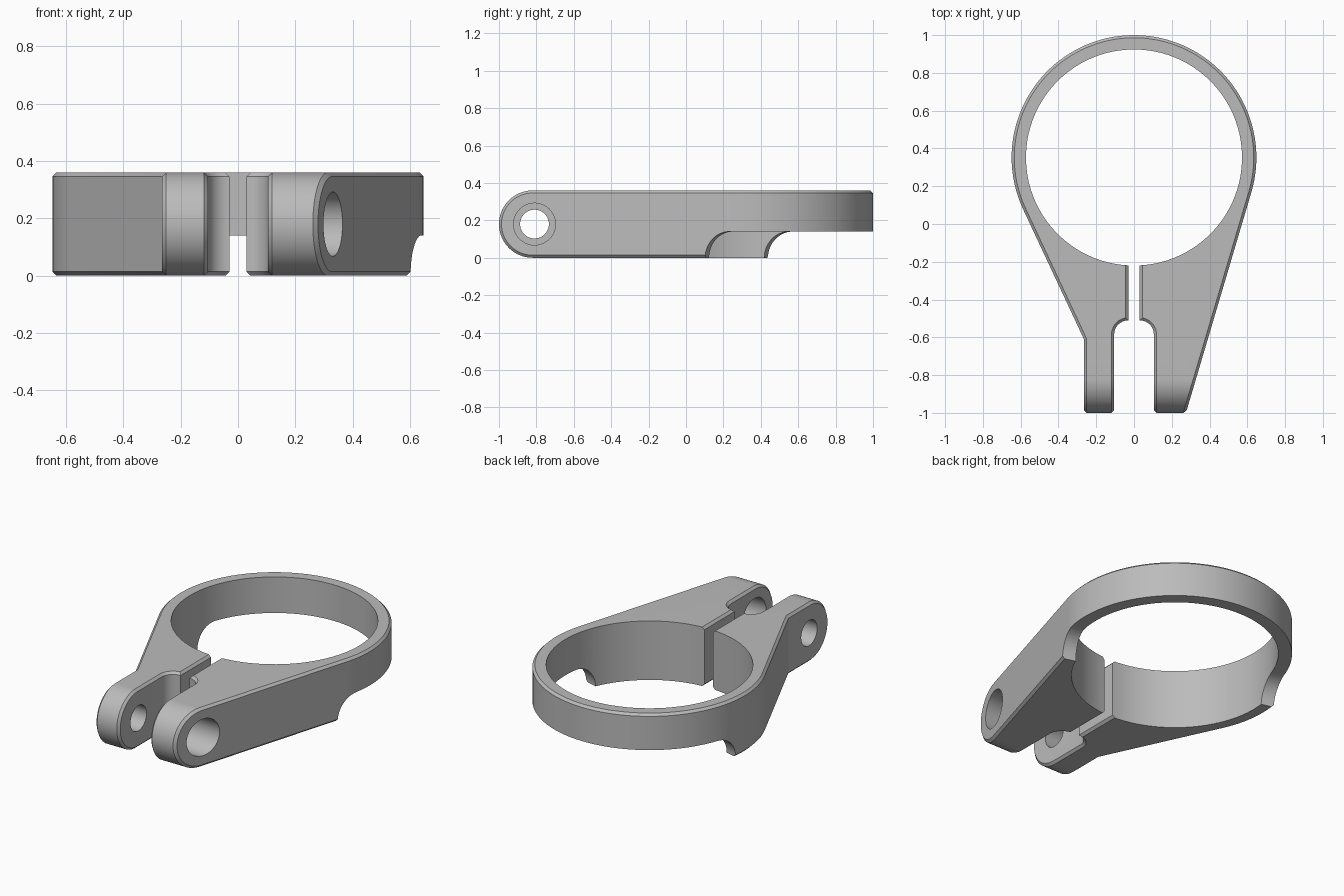
import bpy, bmesh
from math import sin, cos, pi, asin, acos, atan2, hypot

old = bpy.data.objects.get("Cube")
if old:
    bpy.data.objects.remove(old, do_unlink=True)

HEIGHT, CHAMFER = 0.36, 0.014
RING_Y, OUTER, BORE = 0.352, 0.648, 0.572
PIVOT_Y, END_R = -0.82, HEIGHT / 2
SLOT, GAP = 0.03, 0.105           # half widths of slot and of arm gap
FILLET = GAP - SLOT
FILLET_Y = -0.585


def arc(cx, cy, r, a, b, n):
    return [(cx + r * cos(a + (b - a) * i / n), cy + r * sin(a + (b - a) * i / n))
            for i in range(n + 1)]


def prism(name, points, axis, lo, hi):
    """Extrude a 2D outline along z (points are x, y) or x (points are y, z)."""
    place = (lambda p, q: (p[0], p[1], q)) if axis == "z" else (lambda p, q: (q, p[0], p[1]))
    bm = bmesh.new()
    face = bm.faces.new([bm.verts.new(place(p, lo)) for p in points])
    made = bmesh.ops.extrude_face_region(bm, geom=[face])
    start, end = place((0, 0), lo), place((0, 0), hi)
    bmesh.ops.translate(bm, vec=[e - s for s, e in zip(start, end)],
                        verts=[v for v in made["geom"] if isinstance(v, bmesh.types.BMVert)])
    bmesh.ops.recalc_face_normals(bm, faces=bm.faces)
    mesh = bpy.data.meshes.new(name)
    bm.to_mesh(mesh)
    bm.free()
    obj = bpy.data.objects.new(name, mesh)
    bpy.context.collection.objects.link(obj)
    return obj


def combine(obj, cutter, operation):
    mod = obj.modifiers.new(operation.lower(), "BOOLEAN")
    mod.operation, mod.object, mod.solver = operation, cutter, "EXACT"
    bpy.context.view_layer.objects.active = obj
    bpy.ops.object.modifier_apply(modifier=mod.name)
    bpy.data.objects.remove(cutter, do_unlink=True)


def tangent_angle(x, y, side):
    """Angle on the outer ring where a line from (x, y) touches it."""
    return atan2(y - RING_Y, x) + side * acos(OUTER / hypot(x, y - RING_Y))


# Plan outline: bore, slot, arms and outer ring in one loop
front = -1.1
right_foot, left_knee = (0.275, -1.0), (-0.265, -0.61)
right_a = tangent_angle(*right_foot, 1)
left_a = tangent_angle(*left_knee, -1) + 2 * pi
open_a = asin(SLOT / BORE)
touch_x, touch_y = OUTER * cos(right_a), RING_Y + OUTER * sin(right_a)
slope = (touch_x - right_foot[0]) / (touch_y - right_foot[1])

outline = arc(0, RING_Y, BORE, -pi / 2 + open_a, 1.5 * pi - open_a, 96)
outline += arc(-SLOT, FILLET_Y, FILLET, pi / 2, pi, 10)
outline += [(-GAP, front), (left_knee[0], front), left_knee]
outline += arc(0, RING_Y, OUTER, left_a, right_a, 80)
outline += [(right_foot[0] + slope * (front + 1), front), (GAP, front)]
outline += arc(SLOT, FILLET_Y, FILLET, 0, pi / 2, 10)
clamp = prism("split_ring_clamp", outline, "z", -0.1, HEIGHT + 0.1)

# Rounded arm ends and flat top and bottom
side = arc(PIVOT_Y, END_R, END_R, pi / 2, 1.5 * pi, 33) + [(1.2, 0), (1.2, HEIGHT)]
combine(clamp, prism("side_profile", side, "x", -1, 1), "INTERSECT")

# Chamfer the outer rims, leaving the bore sharp
bm = bmesh.new()
bm.from_mesh(clamp.data)
bmesh.ops.remove_doubles(bm, verts=bm.verts, dist=1e-5)


def is_cap(face):
    n = face.normal
    return abs(n.x) < 1e-3 and (abs(n.z) > 0.01 or face.calc_center_median().y < -0.98)


def in_bore(edge):
    return all(hypot(v.co.x, v.co.y - RING_Y) < BORE + 0.003 for v in edge.verts)


rims = [e for e in bm.edges if len(e.link_faces) == 2 and not in_bore(e)
        and is_cap(e.link_faces[0]) != is_cap(e.link_faces[1])]
bmesh.ops.bevel(bm, geom=rims, offset=CHAMFER, segments=1, affect="EDGES", clamp_overlap=False)
bm.to_mesh(clamp.data)
bm.free()

# Bolt holes: wide on the left arm, narrow on the right arm
for name, radius, lo, hi in (("wide_hole", 0.112, 0.05, 0.6), ("narrow_hole", 0.077, -0.6, -0.05)):
    circle = arc(PIVOT_Y + 0.01, END_R, radius, 0, 2 * pi, 48)[:-1]
    combine(clamp, prism(name, circle, "x", lo, hi), "DIFFERENCE")

# Underside relief at the back, slanted across the ring with a rounded inner corner
relief_z, relief_r = 0.14, 0.14
relief = [(0, -0.1)] + arc(relief_r, 0, relief_r, pi, pi / 2, 14) + [(1.5, relief_z), (1.5, -0.1)]
cutter = prism("relief", relief, "x", -1, 1)
for v in cutter.data.vertices:
    v.co.y += 0.265 - 0.27 * v.co.x
combine(clamp, cutter, "DIFFERENCE")

# Material and shading
grey = bpy.data.materials.new("plain_grey")
grey.use_nodes = True
color = (0.5, 0.5, 0.5, 1)
grey.diffuse_color = color
grey.node_tree.nodes["Principled BSDF"].inputs["Base Color"].default_value = color
clamp.data.materials.clear()
clamp.data.materials.append(grey)
for p in clamp.data.polygons:
    p.material_index = 0
bpy.ops.object.select_all(action="DESELECT")
clamp.select_set(True)
bpy.context.view_layer.objects.active = clamp
bpy.ops.object.shade_smooth_by_angle(angle=pi / 9)
